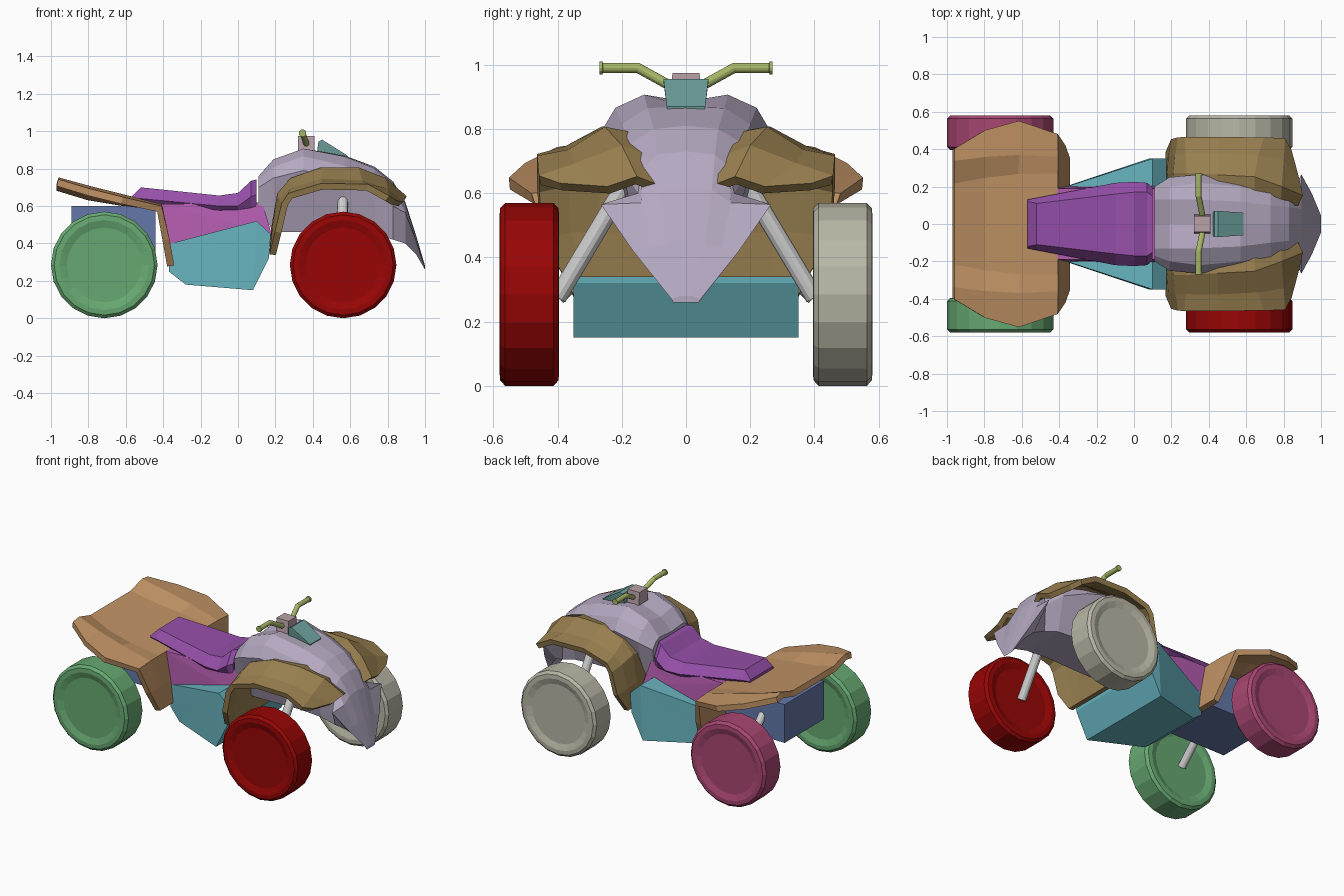
import bpy, bmesh, math
from mathutils import Vector


def finish(name, bm, color=None, thickness=0):
    bmesh.ops.recalc_face_normals(bm, faces=bm.faces[:])
    mesh = bpy.data.meshes.new(name)
    bm.to_mesh(mesh)
    bm.free()
    ob = bpy.data.objects.new(name, mesh)
    bpy.context.collection.objects.link(ob)
    if color:
        mat = bpy.data.materials.new(name + "_paint")
        mat.diffuse_color = (*(c ** 2 for c in color), 1)
        mesh.materials.append(mat)
    if thickness:
        mod = ob.modifiers.new("thickness", 'SOLIDIFY')
        mod.thickness, mod.offset = thickness, 0
    return ob


def loft(name, rows, color, closed=True, thickness=0):
    """Rows are half sections starting on the centre plane; they are mirrored in y."""
    bm = bmesh.new()
    rings = []
    for row in rows:
        full = [(x, -y, z) for x, y, z in reversed(row) if y > 0] + list(row)
        rings.append([bm.verts.new(p) for p in full])
    n = len(rings[0])
    for a, b in zip(rings, rings[1:]):
        for i in range(n if closed else n - 1):
            j = (i + 1) % n
            bm.faces.new((a[i], a[j], b[j], b[i]))
    if closed:
        bm.faces.new(rings[0])
        bm.faces.new(rings[-1])
    return finish(name, bm, color, thickness)


def slab(name, outline, color):
    """Side outline of (x, z, half width); each flank is a fan from the first point."""
    bm = bmesh.new()
    sides = [[bm.verts.new((x, s * w, z)) for x, z, w in outline] for s in (-1, 1)]
    n = len(outline)
    for side in sides:
        for i in range(1, n - 1):
            bm.faces.new((side[0], side[i], side[i + 1]))
    for i in range(n):
        j = (i + 1) % n
        bm.faces.new((sides[0][i], sides[0][j], sides[1][j], sides[1][i]))
    return finish(name, bm, color)


def tube(name, points, radii, color=None, sides=12):
    """Swept tube through points."""
    pts = [Vector(p) for p in points]
    bm = bmesh.new()
    rings = []
    for i, p in enumerate(pts):
        d = (pts[min(i + 1, len(pts) - 1)] - pts[max(i - 1, 0)]).normalized()
        u = d.cross(Vector((1, 0, 0))).normalized()
        v = d.cross(u)
        rings.append([bm.verts.new(p + radii[i] * (math.cos(t) * u + math.sin(t) * v))
                      for t in (2 * math.pi * k / sides for k in range(sides))])
    for a, b in zip(rings, rings[1:]):
        for k in range(sides):
            m = (k + 1) % sides
            bm.faces.new((a[k], a[m], b[m], b[k]))
    bm.faces.new(rings[0])
    bm.faces.new(rings[-1])
    return finish(name, bm, color)


def wheel(name, x, y, color, sides=20):
    half = [(0.20, 0.080), (0.218, 0.086), (0.24, 0.093), (0.268, 0.091), (0.285, 0.075)]
    profile = half + [(r, -o) for r, o in reversed(half)]
    bm = bmesh.new()
    rings = [[bm.verts.new((x + r * math.sin(t), y + o, 0.285 - r * math.cos(t)))
              for t in (2 * math.pi * k / sides for k in range(sides))]
             for r, o in profile]
    for a, b in zip(rings, rings[1:]):
        for k in range(sides):
            m = (k + 1) % sides
            bm.faces.new((a[k], a[m], b[m], b[k]))
    bm.faces.new(rings[0])
    bm.faces.new(rings[-1])
    return finish(name, bm, color)


def section(x, *yz):
    return [(x, y, z) for y, z in yz]


# Wheels and their struts
wheel("front_wheel_right", 0.562, -0.488, (0.56, 0.04, 0.04))
wheel("front_wheel_left", 0.562, 0.488, (0.70, 0.69, 0.62))
wheel("rear_wheel_right", -0.715, -0.488, (0.37, 0.63, 0.41))
wheel("rear_wheel_left", -0.715, 0.488, (0.63, 0.25, 0.41))
for s, side in ((-1, "right"), (1, "left")):
    tube("front_strut_" + side, [(0.56, s * 0.40, 0.275), (0.56, s * 0.17, 0.66)], [0.028] * 2)
    tube("rear_strut_" + side, [(-0.715, s * 0.40, 0.275), (-0.715, s * 0.18, 0.50)], [0.025] * 2)

# Rear box, engine block and under-seat panel
slab("rear_box", [(-0.89, 0.60, 0.21), (-0.44, 0.60, 0.21),
                  (-0.44, 0.34, 0.21), (-0.89, 0.34, 0.21)], (0.36, 0.43, 0.63))
slab("engine_block", [(0.10, 0.52, 0.35), (-0.36, 0.40, 0.20), (-0.37, 0.25, 0.20),
                      (-0.28, 0.18, 0.23), (0.08, 0.15, 0.35), (0.165, 0.32, 0.35),
                      (0.175, 0.45, 0.35)], (0.37, 0.67, 0.72))
slab("seat_base", [(-0.41, 0.61, 0.19), (-0.36, 0.39, 0.20), (0.10, 0.42, 0.21),
                   (0.18, 0.45, 0.21), (0.13, 0.62, 0.19), (0.0, 0.60, 0.20)],
     (0.68, 0.33, 0.66))

# Seat
loft("seat", [
    section(-0.57, (0, 0.65), (0.12, 0.65), (0.13, 0.64), (0.12, 0.63)),
    section(-0.52, (0, 0.70), (0.11, 0.70), (0.14, 0.64), (0.12, 0.62)),
    section(-0.10, (0, 0.656), (0.16, 0.656), (0.22, 0.60), (0.20, 0.577)),
    section(0.00, (0, 0.67), (0.17, 0.67), (0.225, 0.60), (0.20, 0.58)),
    section(0.07, (0, 0.735), (0.17, 0.735), (0.22, 0.65), (0.20, 0.59)),
    section(0.10, (0, 0.742), (0.15, 0.742), (0.195, 0.66), (0.19, 0.60)),
], (0.55, 0.28, 0.63))

# Front body shell with its flared nose
loft("front_body", [
    section(0.11, (0, 0.75), (0.13, 0.76), (0.17, 0.74), (0.20, 0.70), (0.19, 0.60)),
    section(0.19, (0, 0.83), (0.13, 0.85), (0.20, 0.81), (0.25, 0.75), (0.16, 0.46)),
    section(0.35, (0, 0.885), (0.13, 0.907), (0.22, 0.866), (0.265, 0.79), (0.16, 0.46)),
    section(0.57, (0, 0.87), (0.12, 0.865), (0.20, 0.815), (0.235, 0.74), (0.15, 0.46)),
    section(0.73, (0, 0.81), (0.10, 0.80), (0.175, 0.755), (0.20, 0.68), (0.15, 0.45)),
    section(0.83, (0, 0.73), (0.09, 0.72), (0.135, 0.68), (0.15, 0.60), (0.14, 0.42)),
    section(0.895, (0, 0.62), (0.08, 0.61), (0.14, 0.57), (0.265, 0.565), (0.12, 0.40)),
    section(0.95, (0, 0.45), (0.06, 0.44), (0.11, 0.43), (0.165, 0.42), (0.08, 0.345)),
    section(1.00, (0, 0.28), (0.02, 0.28), (0.03, 0.275), (0.045, 0.27), (0.04, 0.26)),
], (0.68, 0.63, 0.73))

# Front fenders, joined by a splash guard behind the wheels
loft("front_fender", [
    [(0.185, 0, 0.34), (0.185, 0.27, 0.34), (0.185, 0.32, 0.34), (0.185, 0.38, 0.34)],
    [(0.20, 0, 0.48), (0.195, 0.27, 0.48), (0.20, 0.36, 0.48), (0.215, 0.45, 0.46)],
    [(0.23, 0, 0.64), (0.225, 0.27, 0.66), (0.235, 0.37, 0.63), (0.25, 0.46, 0.61)],
    [(0.30, 0, 0.70), (0.29, 0.27, 0.735), (0.285, 0.37, 0.68), (0.28, 0.46, 0.655)],
    [(0.45, 0, 0.75), (0.45, 0.26, 0.79), (0.45, 0.37, 0.73), (0.45, 0.46, 0.705)],
    [(0.64, 0, 0.74), (0.64, 0.25, 0.79), (0.66, 0.36, 0.72), (0.69, 0.46, 0.70)],
    [(0.77, 0, 0.66), (0.78, 0.20, 0.735), (0.79, 0.34, 0.68), (0.80, 0.455, 0.64)],
    [(0.82, 0, 0.58), (0.89, 0.155, 0.64), (0.87, 0.24, 0.61), (0.83, 0.39, 0.62)],
], (0.56, 0.46, 0.28), closed=False, thickness=0.035)

# Rear fender with raised side ridges and a flap ahead of the wheels
loft("rear_fender", [
    section(-0.965, (0, 0.70), (0.22, 0.70), (0.34, 0.735), (0.40, 0.725)),
    section(-0.80, (0, 0.65), (0.25, 0.65), (0.36, 0.69), (0.50, 0.675)),
    section(-0.62, (0, 0.62), (0.27, 0.62), (0.37, 0.645), (0.55, 0.63)),
    section(-0.42, (0, 0.595), (0.27, 0.595), (0.36, 0.595), (0.48, 0.585)),
    section(-0.385, (0, 0.42), (0.22, 0.42), (0.32, 0.42), (0.42, 0.42)),
    section(-0.36, (0, 0.28), (0.20, 0.28), (0.28, 0.28), (0.35, 0.28)),
], (0.73, 0.54, 0.36), closed=False, thickness=0.038)

# Handlebar with end caps, its clamp and the dash
half_bar = [(0.345, 0.27, 0.99), (0.345, 0.26, 0.99), (0.345, 0.259, 0.99),
            (0.345, 0.15, 0.99), (0.365, 0.05, 0.935)]
bar = half_bar + [(x, -y, z) for x, y, z in reversed(half_bar)]
radii = [0.02, 0.02, 0.016, 0.016, 0.016]
tube("handlebar", bar, radii + radii[::-1], (0.62, 0.69, 0.37))
slab("handlebar_clamp", [(0.32, 0.975, 0.042), (0.41, 0.975, 0.042),
                         (0.41, 0.89, 0.05), (0.32, 0.89, 0.05)], (0.70, 0.60, 0.63))
slab("dash", [(0.43, 0.945, 0.07), (0.45, 0.955, 0.07), (0.585, 0.87, 0.06),
              (0.58, 0.84, 0.055), (0.42, 0.87, 0.06)], (0.40, 0.61, 0.59))
